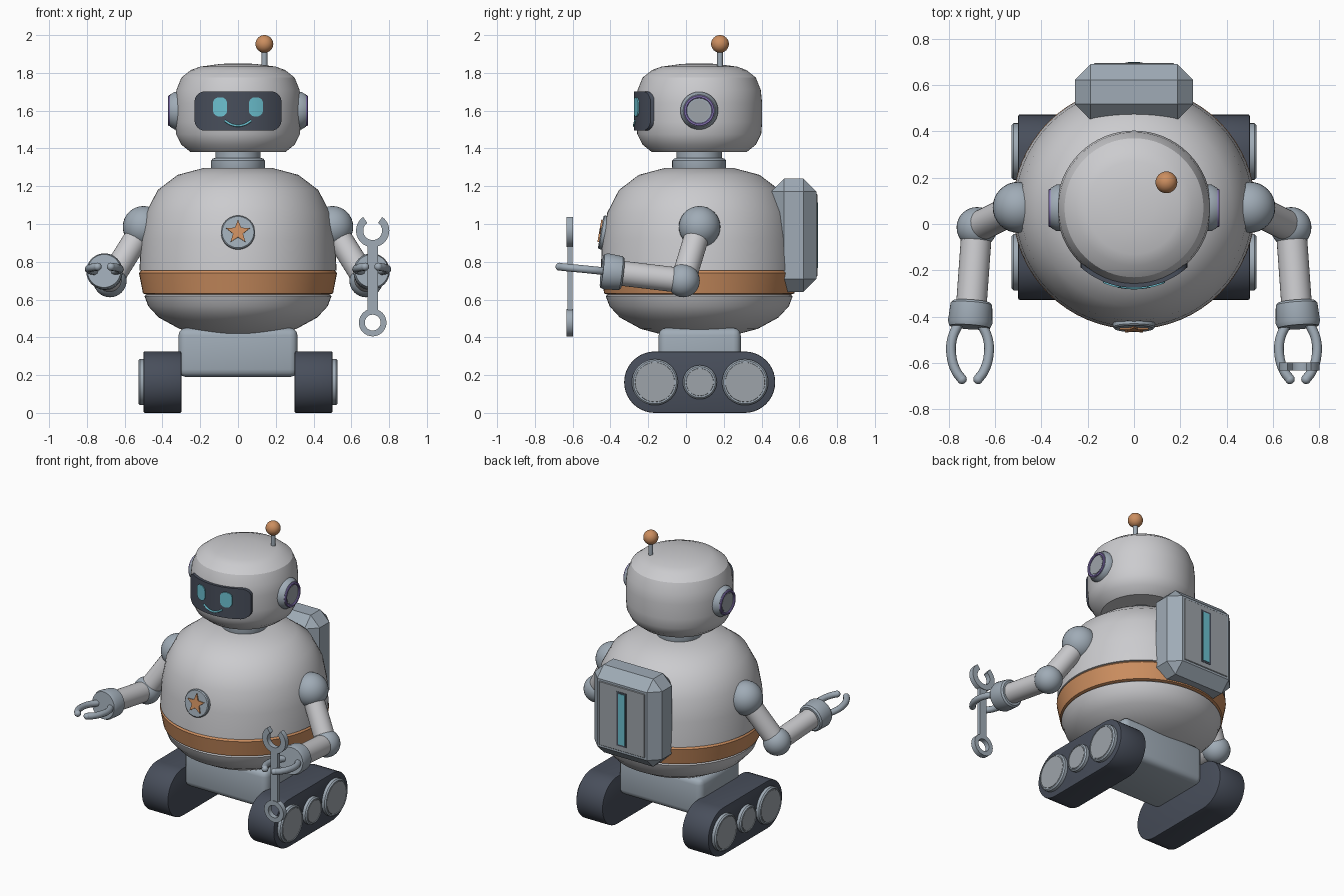
import bpy, bmesh, math
from mathutils import Matrix, Vector

if "Cube" in bpy.data.objects:
    bpy.data.objects.remove(bpy.data.objects["Cube"])


def material(name, rgb):
    m = bpy.data.materials.new(name)
    m.diffuse_color = (*rgb, 1)
    m.use_nodes = True
    m.node_tree.nodes["Principled BSDF"].inputs["Base Color"].default_value = m.diffuse_color
    return m


SHELL = material("light grey shell", (0.60, 0.60, 0.62))
STEEL = material("blue grey steel", (0.35, 0.41, 0.47))
HUB = material("mid grey", (0.34, 0.37, 0.40))
DARK = material("dark slate", (0.065, 0.077, 0.105))
COPPER = material("copper orange", (0.60, 0.27, 0.115))
CYAN = material("cyan glow", (0.15, 0.53, 0.63))
PURPLE = material("purple", (0.27, 0.20, 0.52))

CY = 0.07  # y of the main vertical axis
FRONT = Matrix.Rotation(math.pi / 2, 4, 'X')
SIDE = Matrix(((0, 0, 1), (1, 0, 0), (0, 1, 0))).to_4x4()


def finish(name, bm, mat, angle=32):
    bmesh.ops.remove_doubles(bm, verts=bm.verts, dist=1e-5)
    bmesh.ops.recalc_face_normals(bm, faces=bm.faces)
    me = bpy.data.meshes.new(name)
    bm.to_mesh(me)
    bm.free()
    me.materials.append(mat)
    ob = bpy.data.objects.new(name, me)
    bpy.context.collection.objects.link(ob)
    bpy.ops.object.select_all(action='DESELECT')
    ob.select_set(True)
    bpy.context.view_layer.objects.active = ob
    bpy.ops.object.shade_smooth_by_angle(angle=math.radians(angle))
    return ob


def lathe(name, profile, mat, at=(0, CY, 0), axis=(0, 0, 1), steps=48, angle=32):
    """Revolve (radius, height) points around an axis."""
    bm = bmesh.new()
    vs = [bm.verts.new((r, 0, h)) for r, h in profile]
    es = [bm.edges.new(p) for p in zip(vs, vs[1:])]
    bmesh.ops.spin(bm, geom=vs + es, cent=(0, 0, 0), axis=(0, 0, 1),
                   angle=2 * math.pi, steps=steps, use_merge=True)
    q = Vector(axis).to_track_quat('Z', 'Y')
    bm.transform(Matrix.Translation(at) @ q.to_matrix().to_4x4())
    return finish(name, bm, mat, angle)


def ball(name, at, r, mat):
    pts = [(r * math.sin(math.pi * i / 16), -r * math.cos(math.pi * i / 16)) for i in range(17)]
    return lathe(name, pts, mat, at, steps=32)


def rod(name, a, b, r, mat):
    d = Vector(b) - Vector(a)
    return lathe(name, [(0, 0), (r, 0), (r, d.length), (0, d.length)], mat, a, d, 32)


def box(name, lo, hi, bevel, segs, mat):
    bm = bmesh.new()
    bmesh.ops.create_cube(bm, size=1)
    lo, hi = Vector(lo), Vector(hi)
    bm.transform(Matrix.Translation((lo + hi) / 2) @ Matrix.Diagonal((*(hi - lo), 1)))
    if bevel:
        bmesh.ops.bevel(bm, geom=bm.edges[:], offset=bevel, segments=segs, profile=0.5, affect='EDGES')
    return finish(name, bm, mat)


def prism(name, outline, depth, matrix, mat, bevel=0):
    """Extrude an outline in local xy along local z."""
    bm = bmesh.new()
    f = bm.faces.new([bm.verts.new((x, y, 0)) for x, y in outline])
    ext = bmesh.ops.extrude_face_region(bm, geom=[f])
    top = [v for v in ext['geom'] if isinstance(v, bmesh.types.BMVert)]
    bmesh.ops.translate(bm, verts=top, vec=(0, 0, depth))
    if bevel:
        rim = [e for e in bm.edges if abs(e.verts[0].co.z - e.verts[1].co.z) < 1e-6]
        bmesh.ops.bevel(bm, geom=rim, offset=bevel, segments=2, profile=0.5, affect='EDGES')
    bm.transform(matrix)
    return finish(name, bm, mat)


def arc(cx, cy, r, a0, a1, n):
    return [(cx + r * math.cos(math.radians(a0 + (a1 - a0) * i / n)),
             cy + r * math.sin(math.radians(a0 + (a1 - a0) * i / n))) for i in range(n + 1)]


def curved_plate(name, cx, cz, w, h, c, r0, r1, mat):
    """Rounded rectangle wrapped around the front of the head."""
    bm = bmesh.new()
    prev, n = None, 32
    for i in range(n + 1):
        x = -w * math.cos(math.pi * i / n)
        e = max(0, abs(x) - (w - c))
        t = h - c + math.sqrt(max(0, c * c - e * e))
        col = [bm.verts.new((cx + x, CY - math.sqrt(r * r - (cx + x) ** 2), cz + z))
               for r, z in ((r1, t), (r1, -t), (r0, -t), (r0, t))]
        if prev:
            for k in range(4):
                bm.faces.new((prev[k], prev[k - 1], col[k - 1], col[k]))
        if i in (0, n):
            bm.faces.new(col)
        prev = col
    return finish(name, bm, mat)


def tube(name, pts, r, mat):
    cu = bpy.data.curves.new(name, 'CURVE')
    cu.dimensions, cu.bevel_depth, cu.bevel_resolution, cu.use_fill_caps = '3D', r, 3, True
    cu.resolution_u = 6
    sp = cu.splines.new('BEZIER')
    sp.bezier_points.add(len(pts) - 1)
    for b, p in zip(sp.bezier_points, pts):
        b.co = p
        b.handle_left_type = b.handle_right_type = 'AUTO'
    tmp = bpy.data.objects.new(name + "_path", cu)
    bpy.context.collection.objects.link(tmp)
    bpy.context.view_layer.update()
    bm = bmesh.new()
    bm.from_mesh(tmp.evaluated_get(bpy.context.evaluated_depsgraph_get()).to_mesh())
    bpy.data.objects.remove(tmp)
    return finish(name, bm, mat, 50)


# Body: upper hull, copper belt, lower hull
lathe("upper_hull", [(0, 1.30), (.18, 1.297), (.32, 1.26), (.425, 1.18), (.487, 1.06), (.513, .92),
                     (.522, .755), (.505, .75), (0, .75)], SHELL, steps=64)
lathe("belt", [(0, .755), (.512, .755), (.524, .74), (.503, .632), (.48, .625), (0, .625)], COPPER, steps=64)
lathe("lower_hull", [(0, .63), (.48, .63), (.495, .618), (.475, .565), (.42, .505), (.31, .445),
                     (.16, .405), (0, .40)], SHELL, steps=64)

# Neck and head
lathe("neck", [(0, 1.29), (.14, 1.29), (.143, 1.30), (.143, 1.335), (.135, 1.345), (.12, 1.35),
               (.12, 1.39), (0, 1.39)], STEEL)
lathe("head", [(.30, 1.775), (.326, 1.71), (.333, 1.64), (.333, 1.54), (.328, 1.475), (.30, 1.42),
               (.25, 1.38), (0, 1.38)], SHELL, steps=64)
lathe("head_cap", [(.30, 1.775), (.25, 1.815), (.20, 1.833), (.09, 1.848), (0, 1.85)], SHELL, steps=64, angle=60)
curved_plate("face_screen", 0, 1.598, .23, .104, .055, .31, .345, DARK)
for s, side in ((-1, "left"), (1, "right")):
    curved_plate(side + "_eye", s * .095, 1.62, .038, .051, .034, .34, .351, CYAN)
tube("smile", [(x, CY - math.sqrt(.346 ** 2 - x * x), 1.52 + 5.5 * x * x)
               for x in (-.07, -.035, 0, .035, .07)], .006, CYAN)

# Antenna
rod("antenna_rod", (.14, .18, 1.80), (.14, .18, 1.93), .015, STEEL)
ball("antenna_ball", (.14, .18, 1.953), .047, COPPER)

# Chest badge with star, tilted to lie on the hull
badge = Matrix.Translation((0, -.44, .955)) @ Matrix.Rotation(math.radians(80), 4, 'X')
lathe("badge_disc", [(0, -.03), (.09, -.03), (.09, .006), (.084, .012), (0, .012)], STEEL,
      (0, -.44, .955), badge.to_3x3() @ Vector((0, 0, 1)))
star = [((.066, .028)[i % 2] * math.sin(i * math.pi / 5), (.066, .028)[i % 2] * math.cos(i * math.pi / 5))
        for i in range(10)]
prism("badge_star", star, .009, badge @ Matrix.Translation((0, 0, .011)), COPPER)

# Backpack with plate and glowing slot
box("backpack", (-.255, .45, .64), (.255, .69, 1.24), .068, 1, STEEL)
box("backpack_plate", (-.172, .68, .722), (.172, .695, 1.158), .003, 1, HUB)
box("slot_frame", (-.036, .69, .755), (.036, .697, 1.125), 0, 1, DARK)
box("slot_light", (-.025, .69, .767), (.025, .70, 1.113), 0, 1, CYAN)

# Chassis
box("chassis", (-.315, -.145, .19), (.315, .29, .45), .04, 3, STEEL)

track = arc(.31, .1625, .1625, -90, 90, 20) + arc(-.165, .1625, .1625, 90, 270, 20)
for s, side in ((-1, "left"), (1, "right")):
    ax = (s, 0, 0)
    # Ear pods
    lathe(side + "_ear", [(0, 0), (.10, 0), (.10, .025), (.085, .05), (0, .05)], STEEL, (s * .31, CY, 1.60), ax)
    lathe(side + "_ear_ring", [(.066, .04), (.082, .04), (.082, .056), (.078, .06), (.07, .06), (.066, .056),
                               (.066, .04)], PURPLE, (s * .31, CY, 1.60), ax)
    lathe(side + "_ear_disc", [(0, .053), (.058, .053), (.058, .04)], HUB, (s * .31, CY, 1.60), ax)

    # Tracks and wheel hubs
    prism(side + "_track", track, .20, Matrix.Translation((-.50 if s < 0 else .30, 0, 0)) @ SIDE, DARK, .006)
    for y, r, part in ((-.165, .122, "front"), (.073, .09, "middle"), (.313, .122, "rear")):
        at = (s * .49, y, .1625)
        lathe(f"{side}_{part}_hub", [(0, 0), (r, 0), (r, .03), (r - .008, .038), (r - .014, .038),
                                     (r - .014, .033), (0, .033)], STEEL, at, ax)
        lathe(f"{side}_{part}_hub_cap", [(r - .016, .03), (r - .018, .037), (0, .037)], HUB, at, ax)

    # Arms
    shoulder = Vector((s * .50, .072, .985))
    elbow = Vector((s * .678, -.015, .70))
    wrist = Vector((s * .705, -.39, .745))
    ball(side + "_shoulder", shoulder, .11, STEEL)
    rod(side + "_upper_arm", shoulder, elbow, .066, SHELL)
    ball(side + "_elbow", elbow, .088, STEEL)
    rod(side + "_forearm", elbow, wrist, .066, SHELL)
    lathe(side + "_wrist_cuff", [(0, -.055), (.08, -.055), (.09, -.045), (.096, .035), (.088, .055), (0, .055)],
          STEEL, wrist, wrist - elbow)

    # Pincer fingers
    for k, part in ((-1, "inner"), (1, "outer")):
        path = ((.05, -.43, .75), (.078, -.50, .757), (.08, -.57, .764), (.06, -.635, .77), (.035, -.67, .774))
        pts = [(s * (.708 + k * dx), y, z) for dx, y, z in path]
        tube(f"{side}_{part}_finger", pts, .021, STEEL)
        ball(f"{side}_{part}_fingertip", pts[-1], .021, STEEL)

# Wrench held in one pincer
at = Matrix.Translation((.713, -.598, 0)) @ FRONT
jaw = arc(0, .965, .088, 125, 415, 32) + arc(0, .965, .05, 415, 125, 24)
prism("wrench_jaw", jaw, .034, at, STEEL)
prism("wrench_handle", [(-.027, .535), (.027, .535), (.027, .90), (-.027, .90)], .026,
      Matrix.Translation((0, -.004, 0)) @ at, STEEL)
lathe("wrench_ring", [(.042, -.017), (.073, -.017), (.073, .017), (.042, .017), (.042, -.017)], STEEL,
      (.713, -.615, .478), (0, -1, 0), 32)
